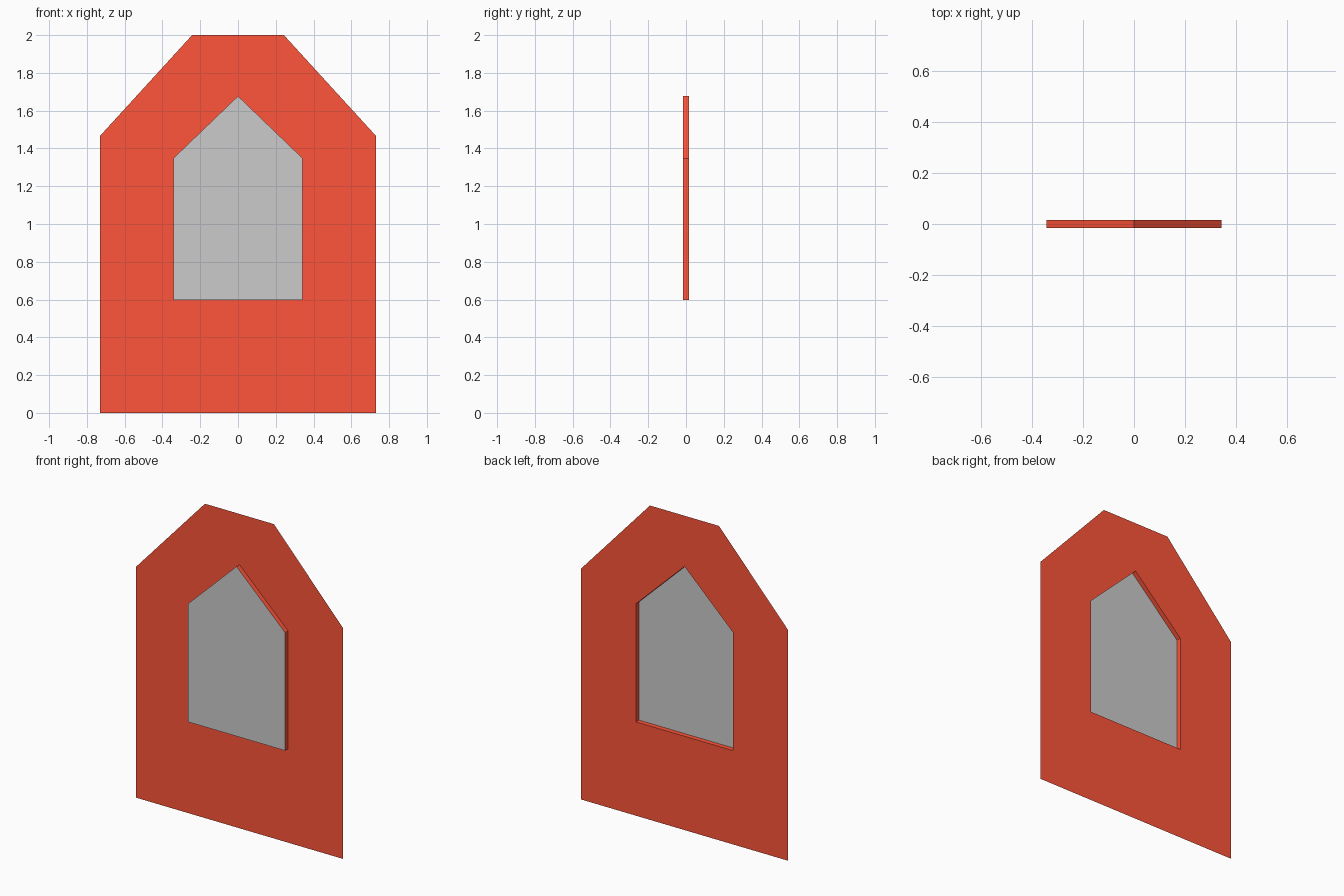
import bpy, bmesh

if "Cube" in bpy.data.objects:
    bpy.data.objects.remove(bpy.data.objects["Cube"])

BACK, FRONT = 0.015, -0.015


def mirrored(half):
    """Close a right-half outline (x, z) by mirroring it across x = 0."""
    return half + [(-x, z) for x, z in reversed(half) if x > 0]


def loop(bm, outline, y):
    verts = [bm.verts.new((x, y, z)) for x, z in outline]
    edges = [bm.edges.new((v, verts[i - 1])) for i, v in enumerate(verts)]
    return verts, edges


def finish(bm, name, mat=None):
    mesh = bpy.data.meshes.new(name)
    bm.to_mesh(mesh)
    bm.free()
    if mat:
        mesh.materials.append(mat)
    obj = bpy.data.objects.new(name, mesh)
    bpy.context.collection.objects.link(obj)
    return obj


red = bpy.data.materials.new("red_paint")
red.diffuse_color = (1.0, 0.09, 0.042, 1)
red.use_nodes = True
red.node_tree.nodes["Principled BSDF"].inputs["Base Color"].default_value = red.diffuse_color

wall_outline = mirrored([(0.73, 0.0), (0.73, 1.467), (0.243, 2.0)])
window_outline = mirrored([(0.342, 0.597), (0.342, 1.348), (0.0, 1.677)])

# Thin gable wall with a window opening
bm = bmesh.new()
edges = loop(bm, wall_outline, BACK)[1] + loop(bm, window_outline, BACK)[1]
bmesh.ops.triangle_fill(bm, use_beauty=True, edges=edges, normal=(0, -1, 0))
finish(bm, "gable_wall", red)

# Window surround standing out from the wall
bm = bmesh.new()
edges = loop(bm, window_outline, BACK)[1] + loop(bm, window_outline, FRONT)[1]
bmesh.ops.bridge_loops(bm, edges=edges)
bmesh.ops.recalc_face_normals(bm, faces=bm.faces)
finish(bm, "window_surround", red)

# Grey window pane at the front of the surround
bm = bmesh.new()
bm.faces.new(loop(bm, window_outline, FRONT)[0])
finish(bm, "window_pane")
